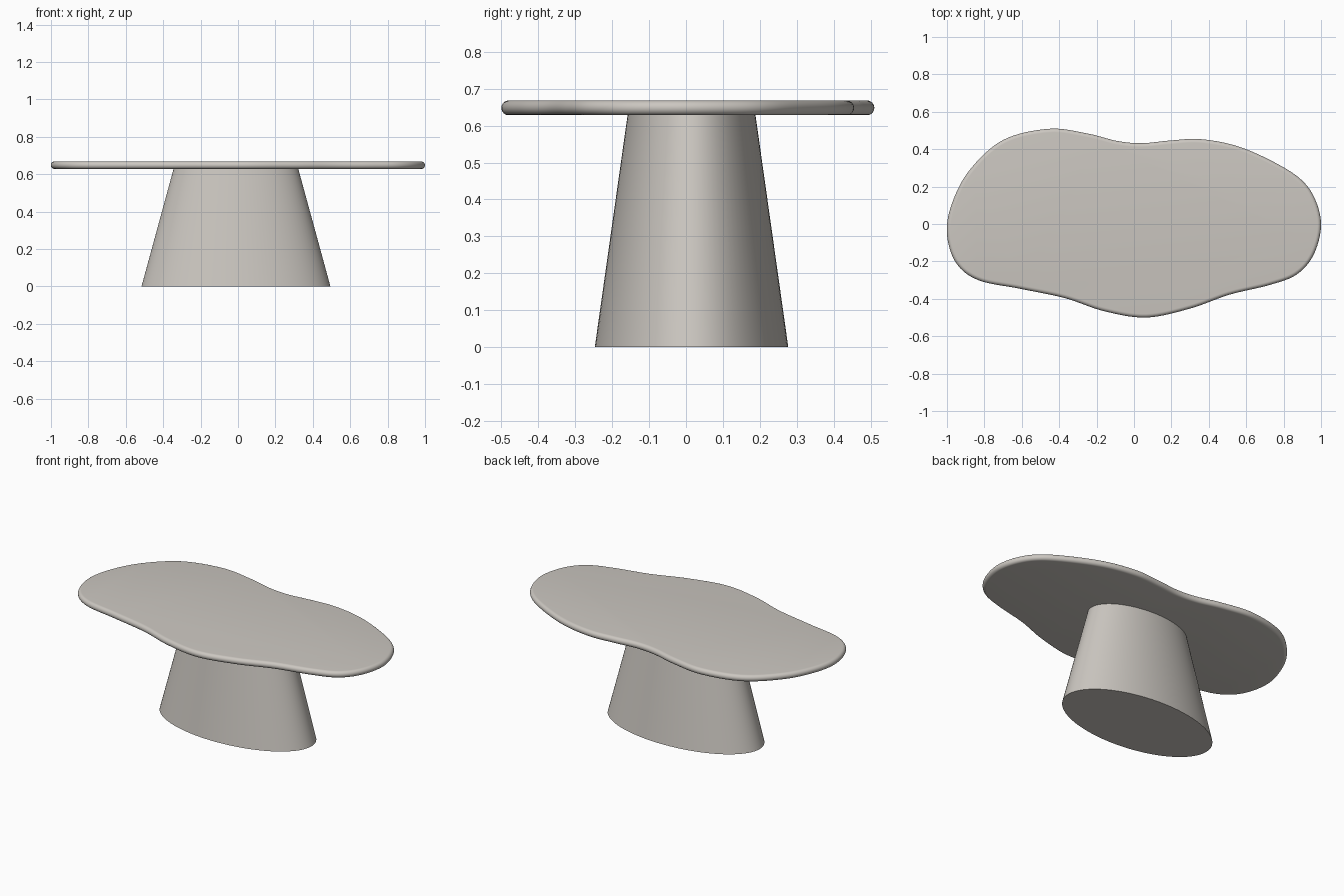
import bpy, bmesh, math
from mathutils import Vector

if "Cube" in bpy.data.objects:
    bpy.data.objects.remove(bpy.data.objects["Cube"])

stone = bpy.data.materials.new("warm grey stone")
stone.diffuse_color = (0.60, 0.57, 0.53, 1)
stone.use_nodes = True
stone.node_tree.nodes["Principled BSDF"].inputs["Base Color"].default_value = stone.diffuse_color


def loft(name, rings):
    """Skin a stack of closed rings, bottom to top, with flat end caps."""
    bm = bmesh.new()
    loops = [[bm.verts.new(p) for p in ring] for ring in rings]
    n = len(loops[0])
    for a, b in zip(loops, loops[1:]):
        for i in range(n):
            j = (i + 1) % n
            bm.faces.new((a[i], a[j], b[j], b[i]))
    bm.faces.new(loops[0][::-1])
    bm.faces.new(loops[-1])
    mesh = bpy.data.meshes.new(name)
    bm.to_mesh(mesh)
    bm.free()
    mesh.materials.append(stone)
    obj = bpy.data.objects.new(name, mesh)
    bpy.context.collection.objects.link(obj)
    bpy.ops.object.select_all(action='DESELECT')
    obj.select_set(True)
    bpy.context.view_layer.objects.active = obj
    bpy.ops.object.shade_smooth_by_angle(angle=math.radians(40))
    return obj


def smooth_loop(pts, steps):
    """Closed Catmull-Rom curve through the points."""
    out, n = [], len(pts)
    for i in range(n):
        a, b, c, d = (Vector(pts[(i + k) % n]) for k in (-1, 0, 1, 2))
        for s in range(steps):
            t = s / steps
            out.append(0.5 * (2 * b + (c - a) * t + (2 * a - 5 * b + 4 * c - d) * t**2
                              + (3 * b - a - 3 * c + d) * t**3))
    return out


# Tabletop: free-form outline (counter-clockwise) with a bullnose edge
outline = smooth_loop([
    (1.0, -0.01), (0.967, 0.135), (0.885, 0.245), (0.725, 0.343), (0.54, 0.42),
    (0.35, 0.454), (0.19, 0.446), (0.04, 0.432), (-0.09, 0.444), (-0.25, 0.484),
    (-0.455, 0.509), (-0.70, 0.449), (-0.88, 0.287), (-0.975, 0.105),
    (-1.0, -0.055), (-0.95, -0.21), (-0.83, -0.301), (-0.61, -0.346),
    (-0.37, -0.396), (-0.16, -0.466), (0.065, -0.50), (0.30, -0.452),
    (0.51, -0.378), (0.725, -0.326), (0.87, -0.27), (0.96, -0.165)], 8)
n = len(outline)
normals = []
for i in range(n):
    t = (outline[(i + 1) % n] - outline[i - 1]).normalized()
    normals.append(Vector((t.y, -t.x)))
mid, half = 0.648, 0.02
rings = []
for k in range(13):
    a = math.pi * (k / 12 - 0.5)
    inset = half * (1 - math.cos(a))
    rings.append([(p - q * inset).to_3d() + Vector((0, 0, mid + half * math.sin(a)))
                  for p, q in zip(outline, normals)])
loft("tabletop", rings)


# Pedestal: tapered elliptical column
def ellipse(rx, ry, z, sides=96):
    return [(-0.011 + rx * math.cos(2 * math.pi * i / sides),
             0.015 + ry * math.sin(2 * math.pi * i / sides), z) for i in range(sides)]


loft("pedestal", [ellipse(0.505, 0.262, 0), ellipse(0.333, 0.173, 0.63)])
